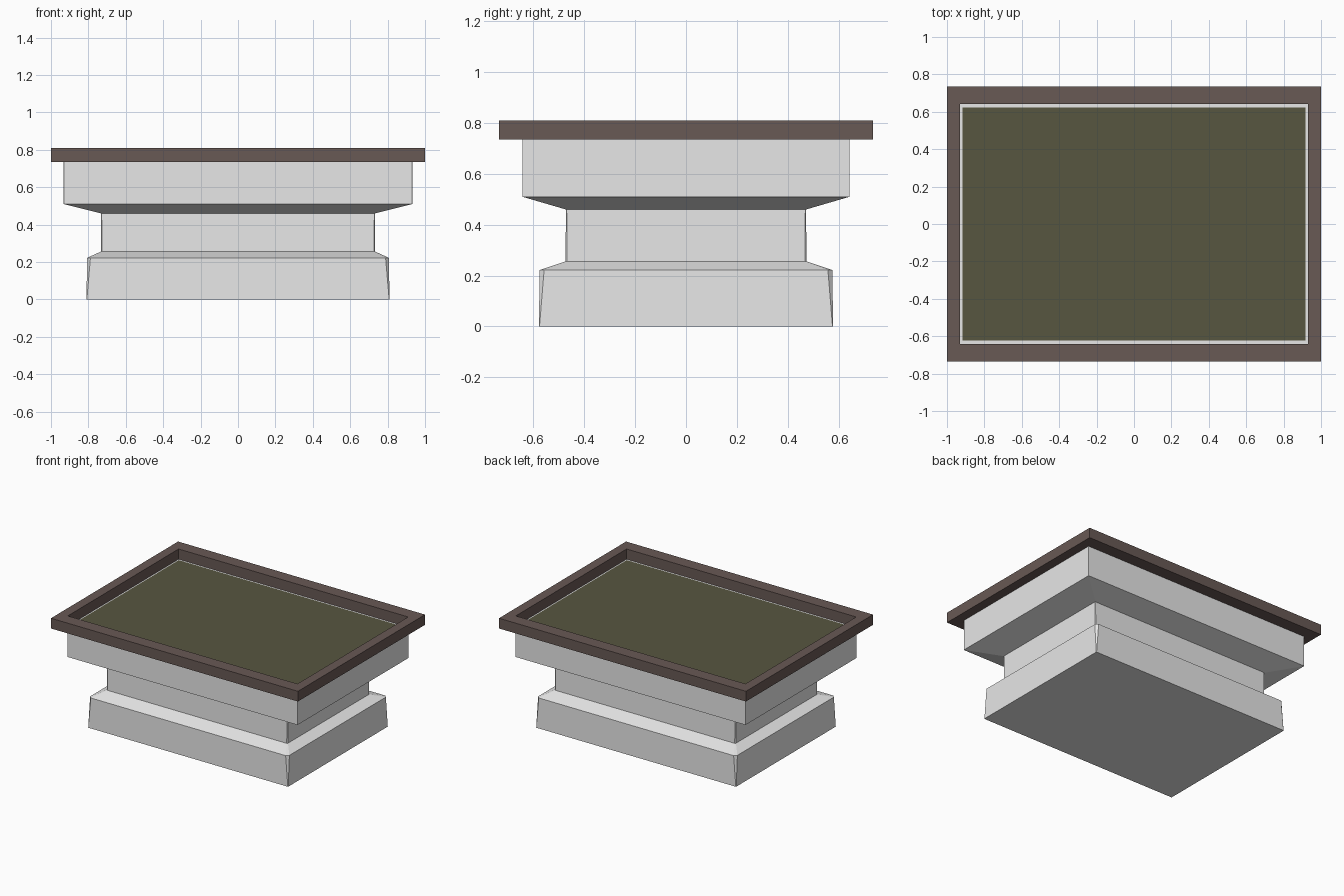
import bpy
import bmesh

cube = bpy.data.objects.get("Cube")
if cube:
    bpy.data.objects.remove(cube, do_unlink=True)


def material(name, rgb):
    mat = bpy.data.materials.new(name)
    mat.use_nodes = True
    mat.diffuse_color = (*rgb, 1)
    mat.node_tree.nodes["Principled BSDF"].inputs["Base Color"].default_value = (*rgb, 1)
    return mat


stone = material("pale stone", (0.8, 0.8, 0.8))
wood = material("dark brown wood", (0.14, 0.1, 0.09))
felt = material("olive felt", (0.097, 0.094, 0.051))


def finish(name, bm, mat):
    bmesh.ops.recalc_face_normals(bm, faces=bm.faces)
    mesh = bpy.data.meshes.new(name)
    bm.to_mesh(mesh)
    bm.free()
    mesh.materials.append(mat)
    obj = bpy.data.objects.new(name, mesh)
    bpy.context.collection.objects.link(obj)
    return obj


def ring(bm, hx, hy, z, cut=0):
    """Rectangle loop of vertices, with clipped corners when cut is given."""
    points = []
    for sx, sy in ((1, 1), (-1, 1), (-1, -1), (1, -1)):
        pair = [(sx * hx, sy * (hy - cut)), (sx * (hx - cut), sy * hy)]
        if sx * sy < 0:
            pair.reverse()
        points += pair if cut else pair[:1]
    return [bm.verts.new((x, y, z)) for x, y in points]


def bridge(bm, a, b):
    for i in range(len(a)):
        j = (i + 1) % len(a)
        bm.faces.new((a[i], a[j], b[j], b[i]))


def loft(name, levels, mat):
    bm = bmesh.new()
    rings = [ring(bm, *level) for level in levels]
    for a, b in zip(rings, rings[1:]):
        bridge(bm, a, b)
    bm.faces.new(rings[0])
    bm.faces.new(rings[-1])
    return finish(name, bm, mat)


# Stepped pedestal: plinth, sloped ledge, waist, flared underside, upper box
loft("pedestal", [
    (0.81, 0.578, 0, 0.002),
    (0.807, 0.576, 0.222, 0.018),
    (0.732, 0.474, 0.256, 0.006),
    (0.732, 0.472, 0.46, 0.003),
    (0.932, 0.643, 0.51, 0.001),
    (0.932, 0.643, 0.735, 0.001),
], stone)

# Wooden frame around the top
bm = bmesh.new()
outer_low, outer_high = ring(bm, 1, 0.735, 0.735), ring(bm, 1, 0.735, 0.81)
inner_low, inner_high = ring(bm, 0.93, 0.641, 0.735), ring(bm, 0.93, 0.641, 0.81)
for a, b in ((outer_low, outer_high), (outer_high, inner_high),
             (inner_high, inner_low), (inner_low, outer_low)):
    bridge(bm, a, b)
finish("frame", bm, wood)

# Felt playing surface laid inside the frame
loft("felt_surface", [(0.917, 0.624, 0.734), (0.917, 0.624, 0.738)], felt)
